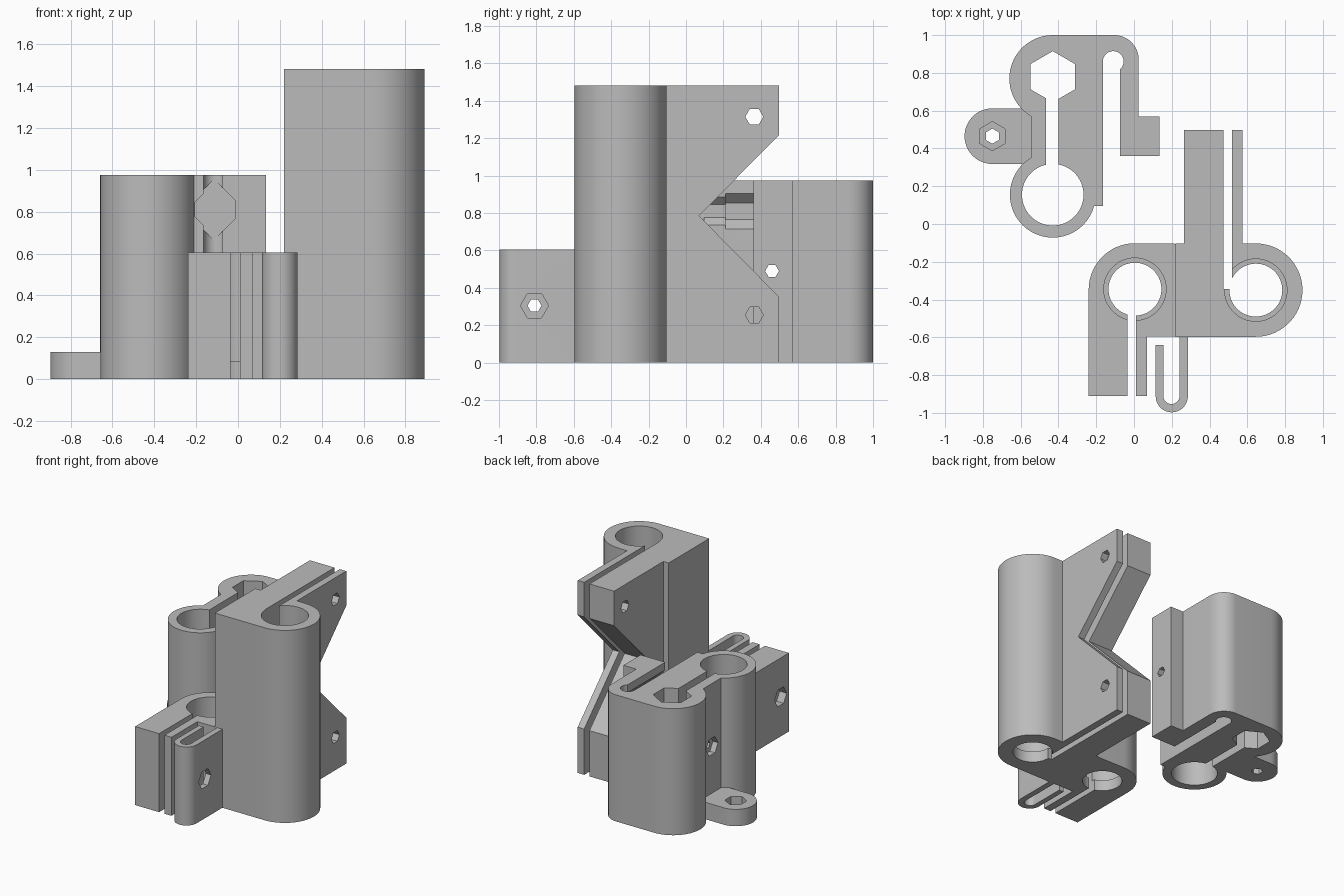
import bpy, bmesh
from math import radians, cos, sin

if "Cube" in bpy.data.objects:
    bpy.data.objects.remove(bpy.data.objects["Cube"])

grey = bpy.data.materials.new("plain grey")
grey.use_nodes = True
GREY = (0.5, 0.5, 0.5, 1)
grey.diffuse_color = GREY
grey.node_tree.nodes["Principled BSDF"].inputs["Base Color"].default_value = GREY


def arc(cx, cy, r, a0, a1):
    """Points along an arc, angles in degrees."""
    n = max(2, round(abs(a1 - a0) / 6))
    steps = [radians(a0 + (a1 - a0) * i / n) for i in range(n + 1)]
    return [(cx + r * cos(a), cy + r * sin(a)) for a in steps]


def ngon(cx, cy, r, n=6, turn=0):
    steps = [radians(turn + 360 * i / n) for i in range(n)]
    return [(cx + r * cos(a), cy + r * sin(a)) for a in steps]


def rect(x0, x1, y0, y1):
    return [(x0, y0), (x1, y0), (x1, y1), (x0, y1)]


def prism(name, pts, lo, hi, axis="z"):
    """Extrude a flat outline along an axis."""
    place = {"z": lambda a, b, t: (a, b, t),
             "x": lambda a, b, t: (t, a, b),
             "y": lambda a, b, t: (a, t, b)}[axis]
    bm = bmesh.new()
    rings = [[bm.verts.new(place(a, b, t)) for a, b in pts] for t in (lo, hi)]
    n = len(pts)
    for ring in rings:
        bm.faces.new(ring)
    for i in range(n):
        j = (i + 1) % n
        bm.faces.new((rings[0][i], rings[0][j], rings[1][j], rings[1][i]))
    bmesh.ops.recalc_face_normals(bm, faces=bm.faces)
    mesh = bpy.data.meshes.new(name)
    bm.to_mesh(mesh)
    bm.free()
    mesh.materials.append(grey)
    ob = bpy.data.objects.new(name, mesh)
    bpy.context.collection.objects.link(ob)
    return ob


def activate(ob):
    bpy.ops.object.select_all(action="DESELECT")
    ob.select_set(True)
    bpy.context.view_layer.objects.active = ob


def cut(ob, *prism_args):
    """Subtract a prism and discard the cutter."""
    cutter = prism("cutter", *prism_args)
    cutter.hide_render = True
    activate(ob)
    mod = ob.modifiers.new("cut", "BOOLEAN")
    mod.operation, mod.solver, mod.object = "DIFFERENCE", "EXACT", cutter
    bpy.ops.object.modifier_apply(modifier=mod.name)
    bpy.data.objects.remove(cutter)


def bearing_bore(ob, x, y, top):
    """Wide bore resting on a narrower lip."""
    cut(ob, ngon(x, y, 0.14, 60), -0.1, top + 0.1)
    cut(ob, ngon(x, y, 0.165, 60), 0.085, top + 0.1)


# Nut holder: two lobes, a neck and a springy arm
H_NUT = 0.975
nut_holder = prism(
    "nut_holder",
    arc(-0.43, 0.155, 0.227, 120, 345) + [(-0.165, 0.095)]
    + arc(-0.11, 0.86, 0.055, 180, -50)
    + [(-0.075, 0.36), (0.135, 0.36), (0.135, 0.57), (0.025, 0.57)]
    + arc(-0.105, 0.87, 0.13, 0, 90) + arc(-0.43, 0.77, 0.23, 90, 240),
    0, H_NUT)
cut(nut_holder, ngon(-0.43, 0.78, 0.135, 6, 30), -0.1, 1.1)
cut(nut_holder, ngon(-0.43, 0.155, 0.163, 60), -0.1, 1.1)
cut(nut_holder, rect(-0.465, -0.4, 0.28, 0.7), -0.1, 1.1)


# Pointed channel running along the arm slot, with a narrower mouth
def diamond(w, h):
    x, z, s = -0.115, 0.81, h - w
    return [(x + w, z - s), (x + w, z + s), (x, z + h),
            (x - w, z + s), (x - w, z - s), (x, z - h)]


cut(nut_holder, diamond(0.1, 0.145), 0.21, 0.92, "y")
cut(nut_holder, diamond(0.09, 0.125), 0.0, 0.25, "y")

# Clamp screw hole and its nut trap
cut(nut_holder, ngon(0.46, 0.49, 0.037), -0.8, 0.3, "x")
cut(nut_holder, ngon(0.46, 0.49, 0.073), -0.8, -0.5, "x")

# Low mounting tab
mount_tab = prism(
    "mount_tab",
    arc(-0.75, 0.465, 0.147, 90, 270) + [(-0.52, 0.318), (-0.52, 0.612)], 0, 0.13)
cut(mount_tab, ngon(-0.75, 0.465, 0.04, 6, 30), -0.1, 0.3)
cut(mount_tab, ngon(-0.75, 0.465, 0.077, 6, 30), 0.06, 0.3)

# Tall bearing column with a split, notched wing
H_TALL = 1.483
column = prism(
    "bearing_column",
    [(0.22, -0.597)] + arc(0.645, -0.35, 0.247, -90, 90)
    + [(0.575, -0.103), (0.575, 0.497), (0.265, 0.497),
       (0.265, -0.103), (0.22, -0.103)], 0, H_TALL)
bearing_bore(column, 0.645, -0.35, H_TALL)
cut(column, rect(0.475, 0.52, -0.345, 0.6), -0.1, 1.6)
cut(column, [(0.07, 0.785), (0.57, 0.279), (0.57, 1.291)], 0.1, 0.7, "x")
for z in (0.255, 1.315):
    cut(column, ngon(0.365, z, 0.048), 0.1, 0.7, "x")

# Short bearing clamp beside the column
H_CLAMP = 0.605
clamp = prism(
    "bearing_clamp",
    arc(0.005, -0.347, 0.245, 90, 180)
    + [(-0.24, -0.91), (0.07, -0.91), (0.07, -0.595), (0.25, -0.595), (0.25, -0.105)],
    0, H_CLAMP)
bearing_bore(clamp, 0.005, -0.345, H_CLAMP)
cut(clamp, rect(-0.035, 0.01, -1, -0.345), -0.1, 0.8)
cut(clamp, ngon(-0.81, 0.305, 0.037), -0.4, 0.1, "x")
cut(clamp, ngon(-0.81, 0.305, 0.073), -0.4, -0.18, "x")

# Springy hook in front of the clamp
hook = prism(
    "spring_hook",
    [(0.285, -0.58), (0.24, -0.58)] + arc(0.198, -0.91, 0.043, 0, -180)
    + [(0.155, -0.64), (0.115, -0.64)] + arc(0.2, -0.912, 0.085, 180, 360),
    0, H_CLAMP)
cut(hook, ngon(-0.81, 0.305, 0.037), 0, 0.4, "x")
cut(hook, ngon(-0.81, 0.305, 0.075), 0.2, 0.4, "x")

for ob in (nut_holder, mount_tab, column, clamp, hook):
    activate(ob)
    bpy.ops.object.shade_smooth_by_angle(angle=radians(30))
